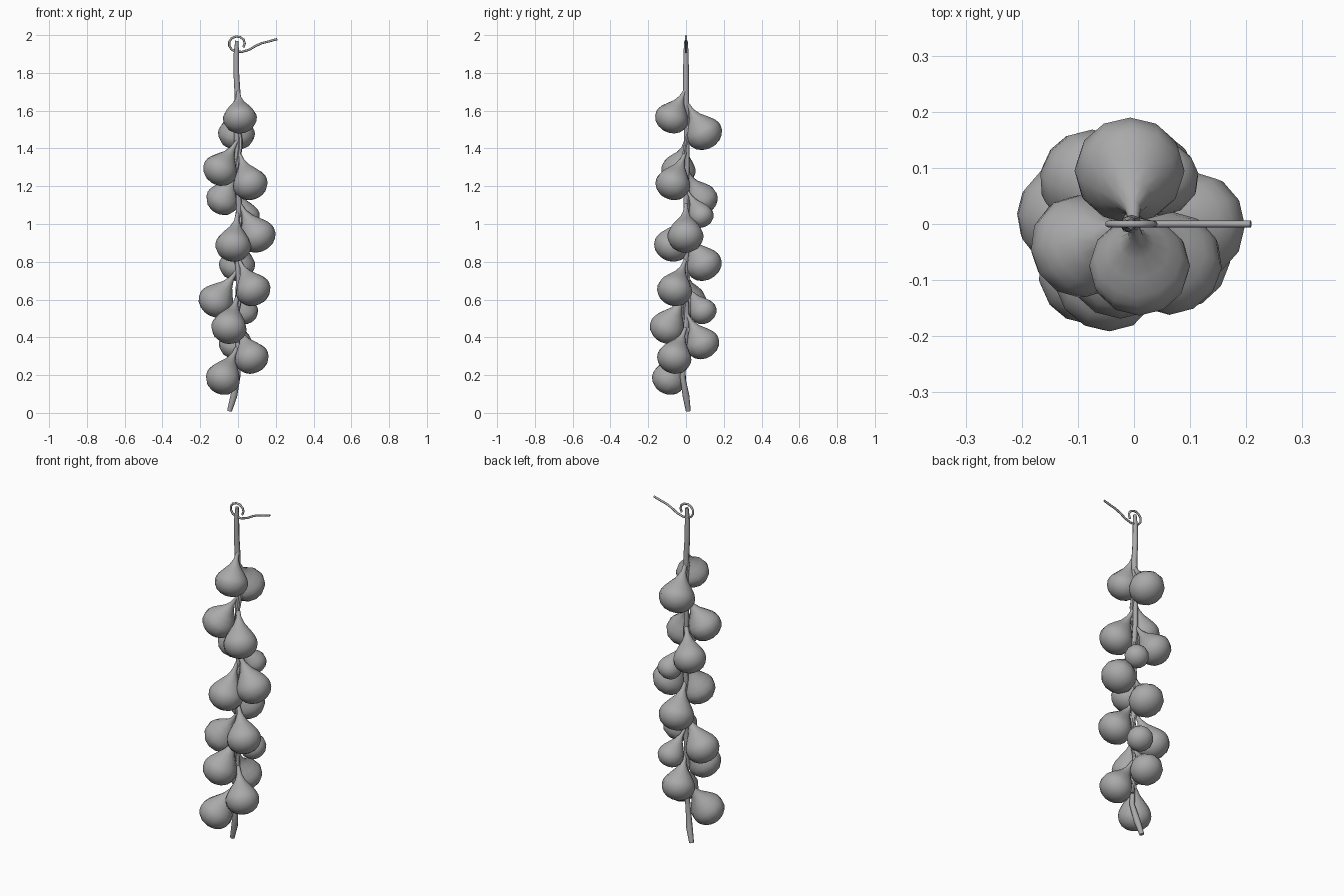
import bpy, bmesh, math
from mathutils import Vector

cube = bpy.data.objects.get("Cube")
if cube:
    bpy.data.objects.remove(cube, do_unlink=True)

grey = bpy.data.materials.new("plain grey")
grey.use_nodes = True
colour = (0.4, 0.4, 0.4, 1)
grey.diffuse_color = colour
grey.node_tree.nodes["Principled BSDF"].inputs["Base Color"].default_value = colour


def finish(name, bm, angle):
    bmesh.ops.recalc_face_normals(bm, faces=bm.faces)
    mesh = bpy.data.meshes.new(name)
    bm.to_mesh(mesh)
    bm.free()
    mesh.materials.append(grey)
    obj = bpy.data.objects.new(name, mesh)
    bpy.context.collection.objects.link(obj)
    bpy.ops.object.select_all(action="DESELECT")
    obj.select_set(True)
    bpy.context.view_layer.objects.active = obj
    bpy.ops.object.shade_smooth_by_angle(angle=math.radians(angle))
    return obj


def loft(bm, centres, axes, radii, sides):
    """Join rings of the given radii, capped at both ends."""
    rings = []
    for centre, axis, radius in zip(centres, axes, radii):
        u = axis.cross(Vector((0, 1, 0))).normalized()
        v = axis.cross(u).normalized()
        turns = [math.tau * i / sides for i in range(sides)]
        rings.append([bm.verts.new(centre + radius * (u * math.cos(a) + v * math.sin(a)))
                      for a in turns])
    for lower, upper in zip(rings, rings[1:]):
        for i in range(sides):
            j = (i + 1) % sides
            bm.faces.new((lower[i], lower[j], upper[j], upper[i]))
    bm.faces.new(rings[0])
    bm.faces.new(rings[-1])


def tube(name, points, radii, sides):
    pts = [Vector(p) for p in points]
    last = len(pts) - 1
    axes = [(pts[min(i + 1, last)] - pts[max(i - 1, 0)]).normalized() for i in range(last + 1)]
    bm = bmesh.new()
    loft(bm, pts, axes, radii, sides)
    return finish(name, bm, 50)


# Bulb outline: (share of neck length, share of radius below the belly, ring radius)
OUTLINE = [(0, 0, .09), (.25, 0, .15), (.45, 0, .34), (.62, 0, .62), (.78, 0, .86),
           (.9, 0, .97), (1, 0, 1), (1, .28, .95), (1, .55, .79), (1, .75, .52), (1, .85, .2)]


def bulb(name, centre, tip_z, radius):
    belly = Vector(centre)
    tip = Vector((belly.x * .06, belly.y * .06, tip_z))
    axis = (belly - tip).normalized()
    centres = [tip.lerp(belly, t) + axis * radius * d for t, d, r in OUTLINE]
    bm = bmesh.new()
    loft(bm, centres, [axis] * len(OUTLINE), [r * radius for t, d, r in OUTLINE], 12)
    return finish(name, bm, 60)


# Bulbs from top to bottom: belly centre, tip height, radius
BULBS = [
    ((.01, -.075, 1.56), 1.71, .09), ((-.008, .095, 1.48), 1.64, .098),
    ((-.095, -.04, 1.285), 1.44, .092), ((.065, -.07, 1.21), 1.38, .093),
    ((-.08, .08, 1.13), 1.28, .09), ((.05, .082, 1.04), 1.18, .066),
    ((.105, -.003, .935), 1.11, .096), ((-.025, -.075, .885), 1.06, .095),
    ((-.005, .095, .785), .95, .096), ((.08, -.06, .65), .81, .094),
    ((-.118, .015, .59), .75, .094), ((.035, .092, .535), .67, .072),
    ((-.048, -.1, .45), .62, .094), ((.072, -.062, .29), .45, .092),
    ((-.012, .088, .365), .52, .09), ((-.08, -.09, .18), .35, .092),
]
for number, (centre, tip_z, radius) in enumerate(BULBS, 1):
    bulb(f"bulb_{number:02d}", centre, tip_z, radius)

# Main stem
STEM = [(-.045, .012, .01), (-.022, 0, .09), (-.002, -.018, .19), (.004, -.008, .32),
        (-.008, .004, .5), (.004, -.004, .7), (-.004, .004, .9), (.005, 0, 1.1),
        (-.006, .004, 1.3), (-.006, .004, 1.5), (-.002, 0, 1.68), (-.009, 0, 1.8),
        (-.009, 0, 1.9), (-.006, 0, 1.97)]
tube("stem", STEM, [.013, .018] + [.014] * 8 + [.016, .015, .014, .009], 8)

# Second strand twisting around the stem
twist = [(.014 * math.cos(k * .8), .014 * math.sin(k * .8), .25 + k * .05) for k in range(29)]
tube("twisted_strand", twist, [.01] * len(twist), 6)

# Wire hook looped through the top
HOOK = [(.028, 1.935), (.036, 1.955), (.03, 1.976), (.012, 1.989), (-.01, 1.993),
        (-.034, 1.983), (-.046, 1.965), (-.046, 1.942), (-.032, 1.922), (-.01, 1.913),
        (.02, 1.911), (.06, 1.923), (.092, 1.942), (.125, 1.957), (.165, 1.967), (.208, 1.979)]
tube("hook_wire", [(x, 0, z) for x, z in HOOK], [.006] * len(HOOK), 8)
